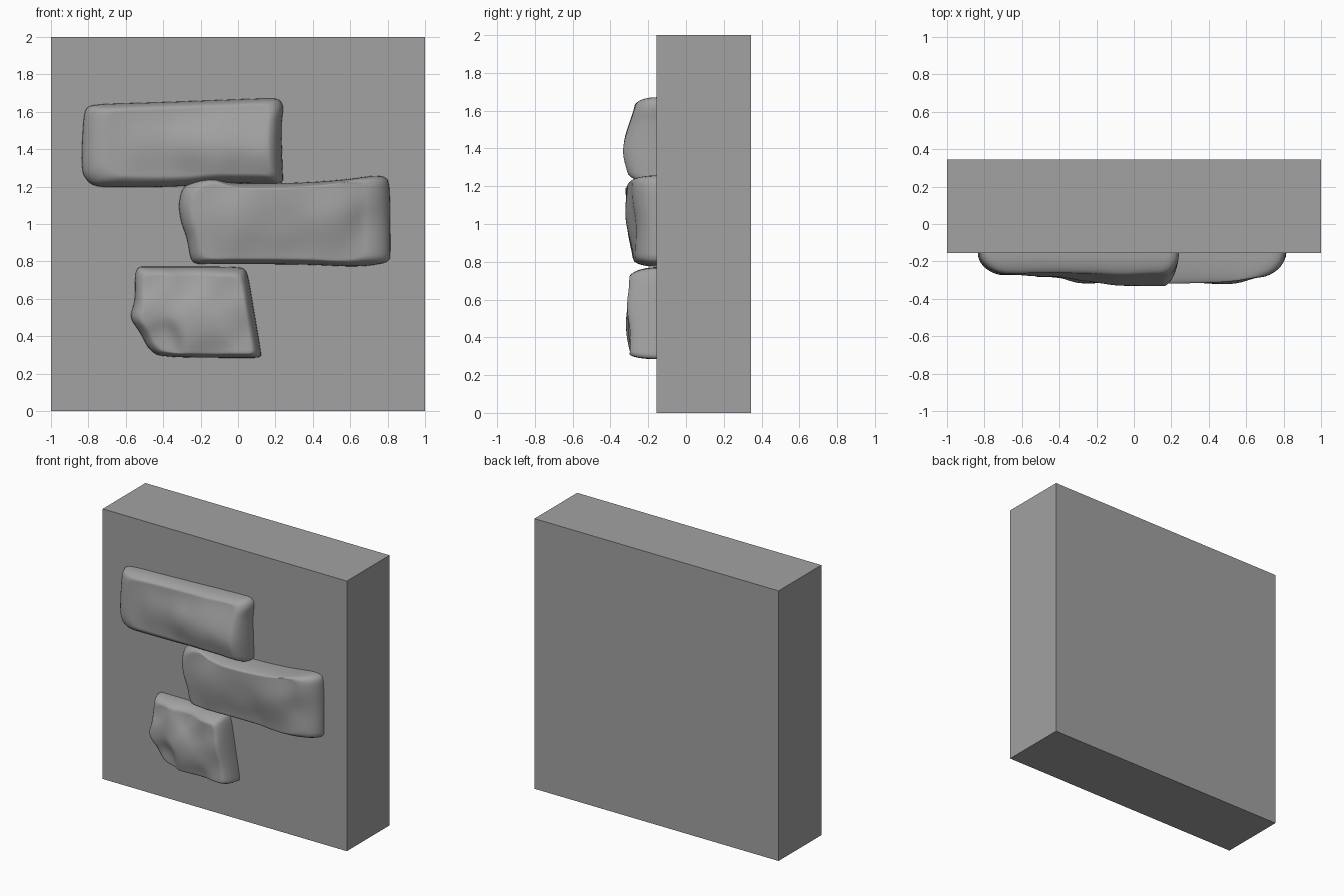
import bpy, bmesh, math
from mathutils import Vector

if "Cube" in bpy.data.objects:
    bpy.data.objects.remove(bpy.data.objects["Cube"])

WALL_Y = -0.155   # front face of the slab
grey = bpy.data.materials.new("dark_grey")
grey.diffuse_color = (0.36, 0.36, 0.36, 1)
grey.use_nodes = True
grey.node_tree.nodes["Principled BSDF"].inputs["Base Color"].default_value = grey.diffuse_color


def finish(bm, name, smooth=None):
    bmesh.ops.recalc_face_normals(bm, faces=bm.faces)
    me = bpy.data.meshes.new(name)
    bm.to_mesh(me)
    bm.free()
    me.materials.append(grey)
    ob = bpy.data.objects.new(name, me)
    bpy.context.collection.objects.link(ob)
    if smooth:
        bpy.ops.object.select_all(action='DESELECT')
        ob.select_set(True)
        bpy.context.view_layer.objects.active = ob
        bpy.ops.object.shade_smooth_by_angle(angle=math.radians(smooth))
    return ob


def rounded(pts, count=128):
    """Soften corners by corner cutting, then resample evenly."""
    pts = [Vector(p) for p in pts]
    for _ in range(3):
        pts = [q for a, b in zip(pts, pts[1:] + pts[:1])
               for q in (a.lerp(b, 0.2), a.lerp(b, 0.8))]
    ring = pts + pts[:1]
    lens = [(b - a).length for a, b in zip(ring, ring[1:])]
    step, out, i, run = sum(lens) / count, [], 0, 0.0
    for k in range(count):
        while i < len(lens) - 1 and run + lens[i] < k * step:
            run += lens[i]
            i += 1
        out.append(ring[i].lerp(ring[i + 1], (k * step - run) / lens[i]))
    return out


def stone(name, outline, inset, relief, sigma=0.085):
    """Outline on the wall, insets (left, right, bottom, top) of the front
    face, and relief points (x, z, y) that shape the front."""
    base = rounded(outline)
    x0, x1 = min(p.x for p in base), max(p.x for p in base)
    z0, z1 = min(p.y for p in base), max(p.y for p in base)
    l, r, b, t = inset

    def to_front(p):
        u, v = (p.x - x0) / (x1 - x0), (p.y - z0) / (z1 - z0)
        return Vector((x0 + l + u * (x1 - x0 - l - r), z0 + b + v * (z1 - z0 - b - t)))

    def depth(p):
        ws = [(math.exp(-((p.x - x) ** 2 + (p.y - z) ** 2) / (2 * sigma ** 2)) + 1e-6, y)
              for x, z, y in relief]
        return sum(w * y for w, y in ws) / sum(w for w, _ in ws)

    front = [to_front(p) for p in base]
    mid = to_front(Vector(((x0 + x1) / 2, (z0 + z1) / 2)))
    bm = bmesh.new()
    rings = [[bm.verts.new((p.x, WALL_Y + 0.03, p.y)) for p in base]]
    # rounded sides
    for k in range(11):
        a = k / 10 * math.pi / 2
        w, h = 1 - max(math.cos(a), 0) ** 1.15, math.sin(a)
        ring = []
        for p, f in zip(base, front):
            q = p.lerp(f, w)
            ring.append(bm.verts.new((q.x, WALL_Y + (depth(f) - WALL_Y) * h, q.y)))
        rings.append(ring)
    # carved front face
    for k in range(1, 18):
        ring = []
        for f in front:
            q = f.lerp(mid, k / 18)
            ring.append(bm.verts.new((q.x, depth(q), q.y)))
        rings.append(ring)
    n = len(base)
    for ra, rb in zip(rings, rings[1:]):
        for i in range(n):
            bm.faces.new((ra[i], ra[(i + 1) % n], rb[(i + 1) % n], rb[i]))
    tip = bm.verts.new((mid.x, depth(mid), mid.y))
    for i in range(n):
        bm.faces.new((rings[-1][i], rings[-1][(i + 1) % n], tip))
    bm.faces.new(rings[0])
    return finish(bm, name, 60)


# backing slab
bm = bmesh.new()
bmesh.ops.create_cube(bm, size=1)
for v in bm.verts:
    v.co = Vector((v.co.x * 2, v.co.y * 0.5 + WALL_Y + 0.25, (v.co.z + 0.5) * 2))
finish(bm, "wall_slab")

# top stone
stone("stone_top",
      [(-0.825, 1.61), (-0.78, 1.64), (-0.42, 1.65), (0.14, 1.672), (0.22, 1.67),
       (0.245, 1.63), (0.23, 1.53), (0.24, 1.25), (0.24, 1.215), (0.17, 1.215),
       (-0.12, 1.22), (-0.31, 1.20), (-0.71, 1.195), (-0.79, 1.21), (-0.84, 1.28)],
      (0.13, 0.08, 0.06, 0.04),
      [(-0.72, 1.58, -0.265), (-0.72, 1.42, -0.27), (-0.72, 1.28, -0.275),
       (-0.45, 1.6, -0.26), (-0.45, 1.42, -0.285), (-0.45, 1.25, -0.265),
       (-0.22, 1.6, -0.26), (-0.22, 1.42, -0.315), (-0.22, 1.25, -0.265),
       (-0.06, 1.62, -0.255), (-0.06, 1.5, -0.33), (-0.08, 1.35, -0.35),
       (-0.03, 1.24, -0.275), (0.13, 1.63, -0.25), (0.14, 1.5, -0.32),
       (0.13, 1.34, -0.352), (0.15, 1.22, -0.275)])

# middle stone
stone("stone_middle",
      [(-0.318, 1.10), (-0.30, 1.19), (-0.23, 1.24), (-0.15, 1.255), (-0.04, 1.215),
       (0.33, 1.22), (0.55, 1.235), (0.73, 1.26), (0.80, 1.25), (0.812, 1.18),
       (0.815, 0.84), (0.81, 0.795), (0.65, 0.77), (0.33, 0.785), (-0.18, 0.785),
       (-0.25, 0.79), (-0.272, 0.925), (-0.305, 1.01)],
      (0.08, 0.14, 0.035, 0.035),
      [(-0.22, 1.15, -0.275), (-0.1, 1.21, -0.285), (-0.2, 0.98, -0.28),
       (-0.2, 0.84, -0.265), (-0.03, 1.08, -0.325), (0.0, 0.95, -0.315),
       (0.05, 0.82, -0.27), (0.2, 1.16, -0.32), (0.25, 0.98, -0.305),
       (0.3, 0.82, -0.265), (0.4, 1.16, -0.315), (0.52, 1.2, -0.30),
       (0.52, 1.08, -0.34), (0.5, 0.95, -0.31), (0.52, 0.82, -0.27),
       (0.67, 1.2, -0.28), (0.70, 1.0, -0.25), (0.68, 0.83, -0.27)])

# bottom stone
stone("stone_bottom",
      [(-0.55, 0.74), (-0.53, 0.772), (-0.48, 0.772), (0.01, 0.772), (0.05, 0.75),
       (0.09, 0.51), (0.12, 0.33), (0.125, 0.29), (0.09, 0.283), (-0.42, 0.288),
       (-0.48, 0.335), (-0.52, 0.415), (-0.58, 0.5), (-0.55, 0.59)],
      (0.06, 0.05, 0.025, 0.05),
      [(-0.5, 0.70, -0.25), (-0.25, 0.71, -0.25), (-0.02, 0.70, -0.30),
       (-0.35, 0.62, -0.29), (-0.15, 0.62, -0.295), (-0.5, 0.52, -0.285),
       (-0.25, 0.52, -0.32), (0.02, 0.54, -0.315), (-0.42, 0.36, -0.255),
       (-0.2, 0.40, -0.32), (-0.08, 0.46, -0.31), (-0.15, 0.31, -0.27),
       (0.05, 0.42, -0.29), (0.06, 0.32, -0.30)], 0.065)
